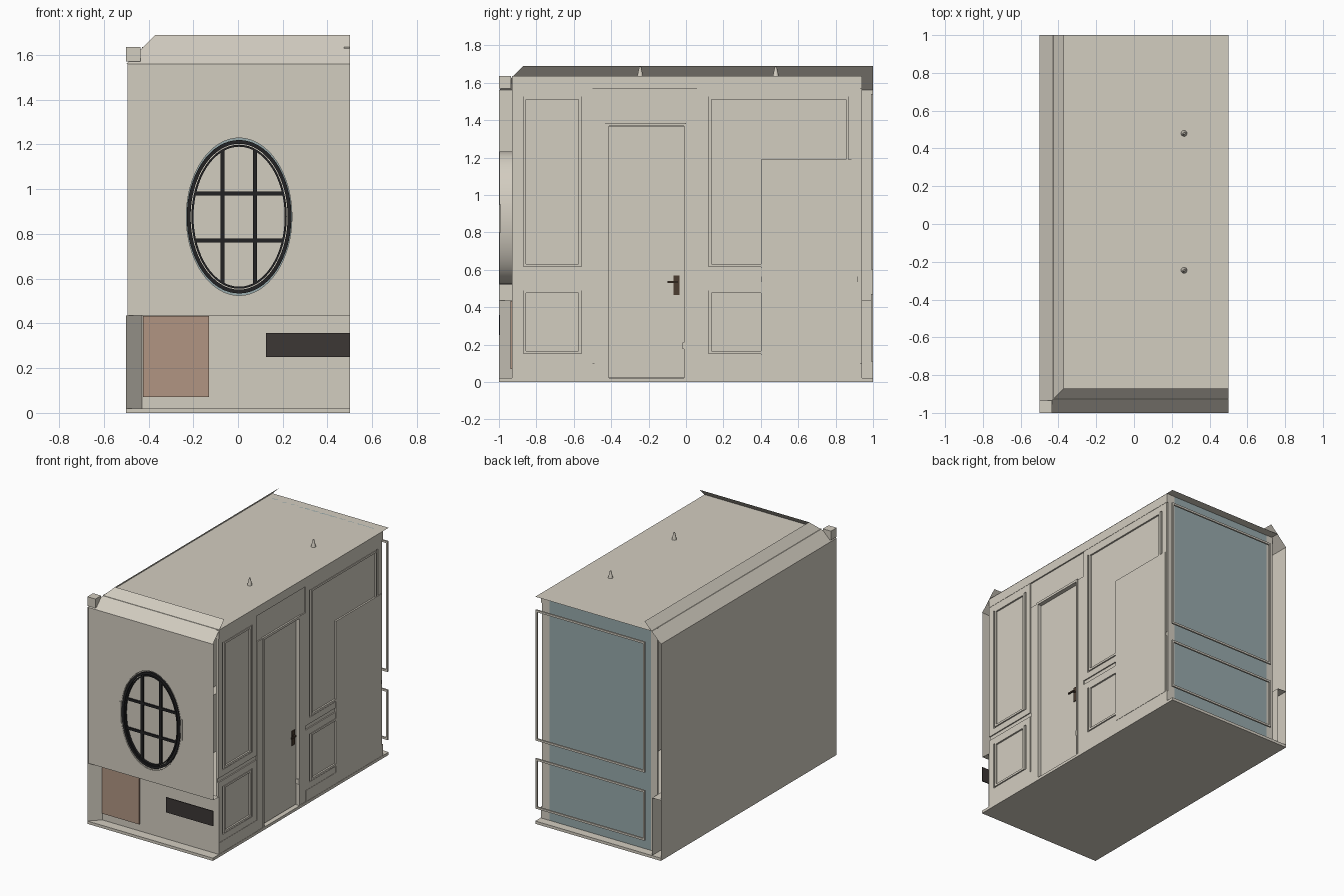
import bpy, bmesh, math
from mathutils import Vector

if "Cube" in bpy.data.objects:
    bpy.data.objects.remove(bpy.data.objects["Cube"])


def material(name, r, g, b):
    m = bpy.data.materials.new(name)
    m.diffuse_color = (r, g, b, 1)
    m.use_nodes = True
    m.node_tree.nodes["Principled BSDF"].inputs["Base Color"].default_value = m.diffuse_color
    return m


BEIGE = material("warm beige", 0.65, 0.61, 0.53)
BLUE = material("blue grey", 0.31, 0.40, 0.41)
PINK = material("clay pink", 0.44, 0.30, 0.225)
VENT = material("dark vent", 0.045, 0.038, 0.036)
BLACK = material("window black", 0.016, 0.016, 0.017)
BRONZE = material("dark bronze", 0.07, 0.045, 0.03)


def finish(name, bm, mat, smooth=False):
    me = bpy.data.meshes.new(name)
    bm.to_mesh(me)
    bm.free()
    me.materials.append(mat)
    ob = bpy.data.objects.new(name, me)
    bpy.context.collection.objects.link(ob)
    if smooth:
        for p in me.polygons:
            p.use_smooth = True
    return ob


def boxes(name, mat, *ranges):
    """One object made of axis aligned boxes (x0, x1, y0, y1, z0, z1)."""
    bm = bmesh.new()
    for x0, x1, y0, y1, z0, z1 in ranges:
        vs = bmesh.ops.create_cube(bm, size=1)["verts"]
        for v in vs:
            v.co = Vector((x1 if v.co.x > 0 else x0, y1 if v.co.y > 0 else y0, z1 if v.co.z > 0 else z0))
    return finish(name, bm, mat)


def sheet(name, mat, *quads):
    bm = bmesh.new()
    for q in quads:
        bm.faces.new([bm.verts.new(p) for p in q])
    return finish(name, bm, mat)


def frame(a0, a1, z0, z1, w, put):
    """Four bars of a rectangular frame; put() places a bar in 3D."""
    return [put(a0, a1, z0, z0 + w), put(a0, a1, z1 - w, z1),
            put(a0, a0 + w, z0 + w, z1 - w), put(a1 - w, a1, z0 + w, z1 - w)]


CX, CZ, N = 0.005, 0.877, 64          # window centre


def oval(rx, rz, y, angles=None):
    angles = angles or [i * math.tau / N for i in range(N)]
    return [(CX + rx * math.cos(t), y, CZ + rz * math.sin(t)) for t in angles]


def loft(name, mat, rings, closed=False, smooth=False):
    bm = bmesh.new()
    loops = [[bm.verts.new(p) for p in r] for r in rings]
    pairs = list(zip(loops, loops[1:])) + ([(loops[-1], loops[0])] if closed else [])
    for a, b in pairs:
        n = len(a)
        for i in range(n):
            bm.faces.new((a[i], a[(i + 1) % n], b[(i + 1) % n], b[i]))
    bmesh.ops.recalc_face_normals(bm, faces=bm.faces[:])
    return finish(name, bm, mat, smooth)


# Floor slab, ceiling and left wall
boxes("floor", BEIGE, (-0.5, 0.5, -1, 1, 0, 0.02))
sheet("ceiling", BEIGE, [(-0.43, -0.93, 1.635), (0.5, -0.93, 1.635), (0.5, 1, 1.635), (-0.43, 1, 1.635)])
sheet("left_wall", BEIGE, [(-0.5, 1, 0), (-0.5, -1, 0), (-0.5, -1, 1.56), (-0.5, 1, 1.56)])

# Sloped cornice along the front and left, mitred at the corner
sheet("cornice", BEIGE,
      [(-0.5, -1, 1.56), (0.5, -1, 1.56), (0.5, -0.87, 1.69), (-0.37, -0.87, 1.69)],
      [(-0.5, 1, 1.56), (-0.5, -1, 1.56), (-0.37, -0.87, 1.69), (-0.37, 1, 1.69)])
boxes("cornice_corner", BEIGE, (-0.5, -0.435, -1, -0.935, 1.57, 1.635))

# Upper front wall with an oval opening
x0, x1, z0, z1, wy = -0.495, 0.5, 0.435, 1.56, -0.995
corners = [math.atan2(z - CZ, x - CX) % math.tau for x in (x0, x1) for z in (z0, z1)]
angs = sorted([i * math.tau / N for i in range(N)] + corners)
rim = []
for t in angs:
    c, s = math.cos(t), math.sin(t)
    kx = ((x1 if c > 0 else x0) - CX) / c if abs(c) > 1e-6 else 9
    kz = ((z1 if s > 0 else z0) - CZ) / s if abs(s) > 1e-6 else 9
    k = min(kx, kz)
    rim.append((CX + k * c, wy, CZ + k * s))
loft("front_wall_upper", BEIGE, [rim, oval(0.236, 0.352, wy, angs)])

# Ledges, set-back lower walls and the slanted corner
sheet("wall_ledge", BEIGE,
      [(-0.5, -0.995, 0.435), (-0.43, -0.93, 0.435), (0.5, -0.93, 0.435), (0.5, -0.995, 0.435)],
      [(-0.5, -0.995, 0.435), (-0.5, 1, 0.435), (-0.43, 1, 0.435), (-0.43, -0.93, 0.435)])
sheet("lower_walls", BEIGE,
      [(-0.43, -0.93, 0.02), (0.5, -0.93, 0.02), (0.5, -0.93, 0.435), (-0.43, -0.93, 0.435)],
      [(-0.5, -1, 0.0), (-0.43, -0.93, 0.0), (-0.43, -0.93, 0.435), (-0.5, -1, 0.435)],
      [(-0.43, 1, 0.02), (-0.43, -0.93, 0.02), (-0.43, -0.93, 0.435), (-0.43, 1, 0.435)])
boxes("pink_panel", PINK, (-0.425, -0.13, -0.938, -0.931, 0.07, 0.434))
boxes("vent_plate", VENT, (0.125, 0.5, -1, -0.994, 0.25, 0.358))

# Oval window: reveal, pane, rings and glazing bars
loft("window_reveal", BEIGE, [oval(0.24, 0.355, -0.997), oval(0.24, 0.355, -0.93)], smooth=True)
bm = bmesh.new()
bm.faces.new([bm.verts.new(p) for p in oval(0.23, 0.34, -0.982)])
finish("window_pane", bm, BEIGE)
for name, rx, rz, w in (("window_ring_outer", 0.234, 0.343, 0.017), ("window_ring_inner", 0.213, 0.322, 0.009)):
    loft(name, BLACK, [oval(rx, rz, -0.98), oval(rx, rz, -0.997),
                       oval(rx - w, rz - w, -0.997), oval(rx - w, rz - w, -0.98)], closed=True)
bars = []
for x in (-0.07, 0.077):
    h = 0.318 * math.sqrt(1 - ((x - CX) / 0.21) ** 2)
    bars.append((x - 0.009, x + 0.009, -0.995, -0.984, CZ - h, CZ + h))
for z in (0.77, 0.98):
    h = 0.21 * math.sqrt(1 - ((z - CZ) / 0.318) ** 2)
    bars.append((CX - h, CX + h, -0.994, -0.985, z - 0.009, z + 0.009))
boxes("glazing_bars", BLACK, *bars)
boxes("window_tabs", BEIGE, *[(CX + s * 0.243 - 0.007, CX + s * 0.243 + 0.007, -0.999, -0.99, 0.8, 0.95) for s in (-1, 1)])

# Right wall around the door opening
boxes("right_wall", BEIGE,
      (0.475, 0.488, -0.93, -0.42, 0.02, 1.635),
      (0.475, 0.488, 0.0, 0.94, 0.02, 1.635),
      (0.475, 0.488, -0.42, 0.0, 1.38, 1.635))
boxes("right_wall_top_band", BEIGE, (0.488, 0.498, -0.93, 0.94, 1.57, 1.635))
boxes("skirting", BEIGE, (0.488, 0.498, -0.93, -0.49, 0.02, 0.1), (0.488, 0.498, 0.06, 0.94, 0.02, 0.1))


def on_right(depth):
    return lambda a0, a1, b0, b1: (0.487, depth, a0, a1, b0, b1)


# Panelling: an outer frame and a finer inner moulding for each field
panels = []
for y0, y1 in ((-0.93, -0.5), (0.06, 0.93)):
    for b, t in ((0.1, 0.535), (0.565, 1.57)):
        panels += frame(y0, y1, b, t, 0.045, on_right(0.496))
        panels += frame(y0 + 0.06, y1 - 0.06, b + 0.05, t - 0.045, 0.015, on_right(0.5))
boxes("wall_panelling", BEIGE, *panels)
boxes("flat_cabinet", BEIGE, (0.488, 0.5, 0.4, 0.92, 0.1, 1.19))

# Door, architrave and handle
boxes("door", BEIGE, (0.455, 0.472, -0.415, -0.008, 0.025, 1.365))
boxes("door_frame", BEIGE,
      (0.45, 0.5, -0.43, -0.413, 0.02, 1.385), (0.45, 0.5, -0.012, 0.0, 0.02, 1.385),
      (0.45, 0.5, -0.413, -0.012, 1.368, 1.385),
      (0.488, 0.495, -0.49, -0.43, 0.02, 1.38), (0.488, 0.495, 0.0, 0.06, 0.02, 1.38))
boxes("door_latch", BEIGE, (0.47, 0.5, -0.02, -0.004, 0.175, 0.21))
boxes("handle_plate", BRONZE, (0.472, 0.478, -0.068, -0.034, 0.465, 0.57))
boxes("handle_lever", BRONZE, (0.478, 0.497, -0.056, -0.046, 0.53, 0.54), (0.491, 0.499, -0.1, -0.046, 0.53, 0.54))

# Back wall with blue field and free-standing mouldings
boxes("back_wall_edges", BEIGE, (0.43, 0.488, 0.925, 0.94, 0.02, 1.635), (-0.43, -0.38, 0.925, 0.94, 0.02, 1.635))
boxes("back_wall_blue", BLUE, (-0.38, 0.43, 0.925, 0.939, 0.02, 1.635))
mould = []
for b, t in ((0.11, 0.47), (0.6, 1.54)):
    mould += frame(-0.37, 0.5, b, t, 0.014, lambda a0, a1, c0, c1: (a0, a1, 0.988, 1.0, c0, c1))
boxes("back_mouldings", BEIGE, *mould)

# Ceiling spotlights
for i, y in enumerate((-0.245, 0.48)):
    bm = bmesh.new()
    bmesh.ops.create_cone(bm, cap_ends=True, segments=24, radius1=0.016, radius2=0.005, depth=0.05)
    bmesh.ops.translate(bm, vec=(0.265, y, 1.661), verts=bm.verts[:])
    finish("spotlight_%d" % (i + 1), bm, BEIGE)
